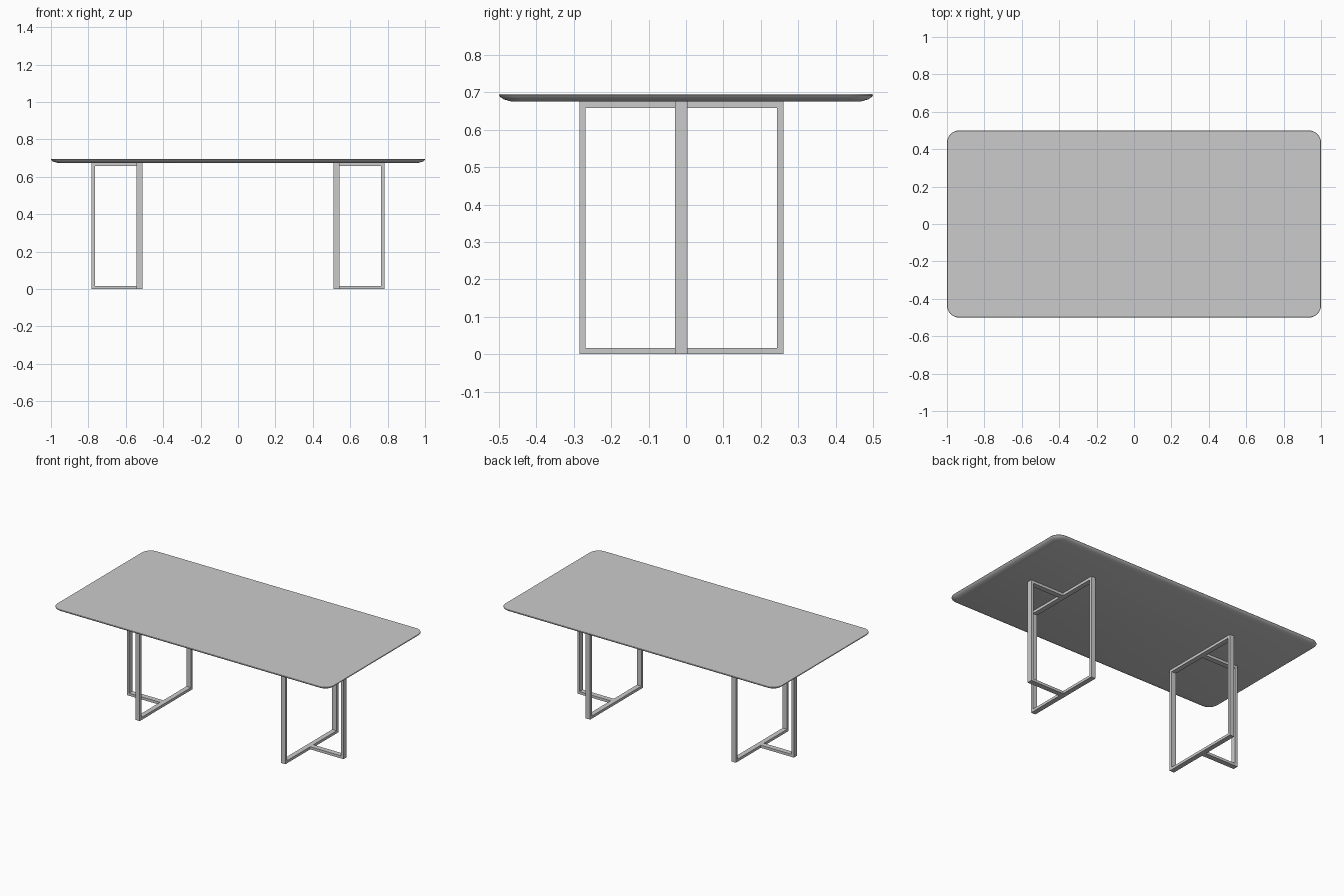
import bpy, bmesh, math
from mathutils import Vector

if "Cube" in bpy.data.objects:
    bpy.data.objects.remove(bpy.data.objects["Cube"], do_unlink=True)

GREY = (0.6, 0.6, 0.6, 1)
grey = bpy.data.materials.new("light_grey")
grey.use_nodes = True
grey.diffuse_color = GREY
grey.node_tree.nodes["Principled BSDF"].inputs["Base Color"].default_value = GREY

UNDERSIDE = 0.675
BAR = 0.017


def finish(name, bm):
    bmesh.ops.recalc_face_normals(bm, faces=bm.faces)
    mesh = bpy.data.meshes.new(name)
    bm.to_mesh(mesh)
    bm.free()
    mesh.materials.append(grey)
    obj = bpy.data.objects.new(name, mesh)
    bpy.context.collection.objects.link(obj)
    return obj


def bar_frame(name, outer, inner, depth, closed):
    """Flat bar bent along an outline: quads between two loops, then extruded."""
    bm = bmesh.new()
    out = [bm.verts.new(p) for p in outer]
    ins = [bm.verts.new(p) for p in inner]
    count = len(out)
    faces = []
    for i in range(count if closed else count - 1):
        j = (i + 1) % count
        faces.append(bm.faces.new((out[i], out[j], ins[j], ins[i])))
    new = bmesh.ops.extrude_face_region(bm, geom=faces)["geom"]
    moved = [v for v in new if isinstance(v, bmesh.types.BMVert)]
    bmesh.ops.translate(bm, verts=moved, vec=Vector(depth))
    # extrude_face_region keeps the first faces, so both sides are capped
    return finish(name, bm)


def rounded_loop(bm, inset, z, radius=0.065, steps=8):
    """Rounded rectangle of the table outline, moved inwards."""
    verts = []
    for q, (sx, sy) in enumerate(((1, 1), (-1, 1), (-1, -1), (1, -1))):
        for s in range(steps + 1):
            a = (q + s / steps) * math.pi / 2
            r = radius - inset
            verts.append(bm.verts.new((sx * (1 - radius) + r * math.cos(a),
                                       sy * (0.5 - radius) + r * math.sin(a), z)))
    return verts


# Table top with an undercut rim
bm = bmesh.new()
profile = [(0.002, 0.695), (0, 0.692), (0.004, 0.687), (0.013, 0.681), (0.035, UNDERSIDE)]
loops = [rounded_loop(bm, inset, z) for inset, z in profile]
bm.faces.new(loops[0])
bm.faces.new(loops[-1])
for a, b in zip(loops, loops[1:]):
    for i in range(len(a)):
        j = (i + 1) % len(a)
        bm.faces.new((a[i], a[j], b[j], b[i]))
top = finish("table_top", bm)
bpy.ops.object.select_all(action='DESELECT')
top.select_set(True)
bpy.context.view_layer.objects.active = top
bpy.ops.object.shade_smooth_by_angle(angle=math.radians(20))

# T-shaped pedestals: a closed cross frame with an outward side frame
low, high = BAR, UNDERSIDE - BAR
y0, y1 = -0.285, 0.26
for side, label in ((1, "left"), (-1, "right")):
    x = side * 0.51
    bar_frame(label + "_cross_frame",
              [(x, y0, 0), (x, y1, 0), (x, y1, UNDERSIDE), (x, y0, UNDERSIDE)],
              [(x, y0 + BAR, low), (x, y1 - BAR, low), (x, y1 - BAR, high), (x, y0 + BAR, high)],
              (side * 0.032, 0, 0), True)
    joint, end = side * 0.542, side * 0.782
    inner_end = end - side * BAR
    y = -0.03
    bar_frame(label + "_side_frame",
              [(joint, y, 0), (end, y, 0), (end, y, UNDERSIDE), (joint, y, UNDERSIDE)],
              [(joint, y, low), (inner_end, y, low), (inner_end, y, high), (joint, y, high)],
              (0, 0.034, 0), False)
